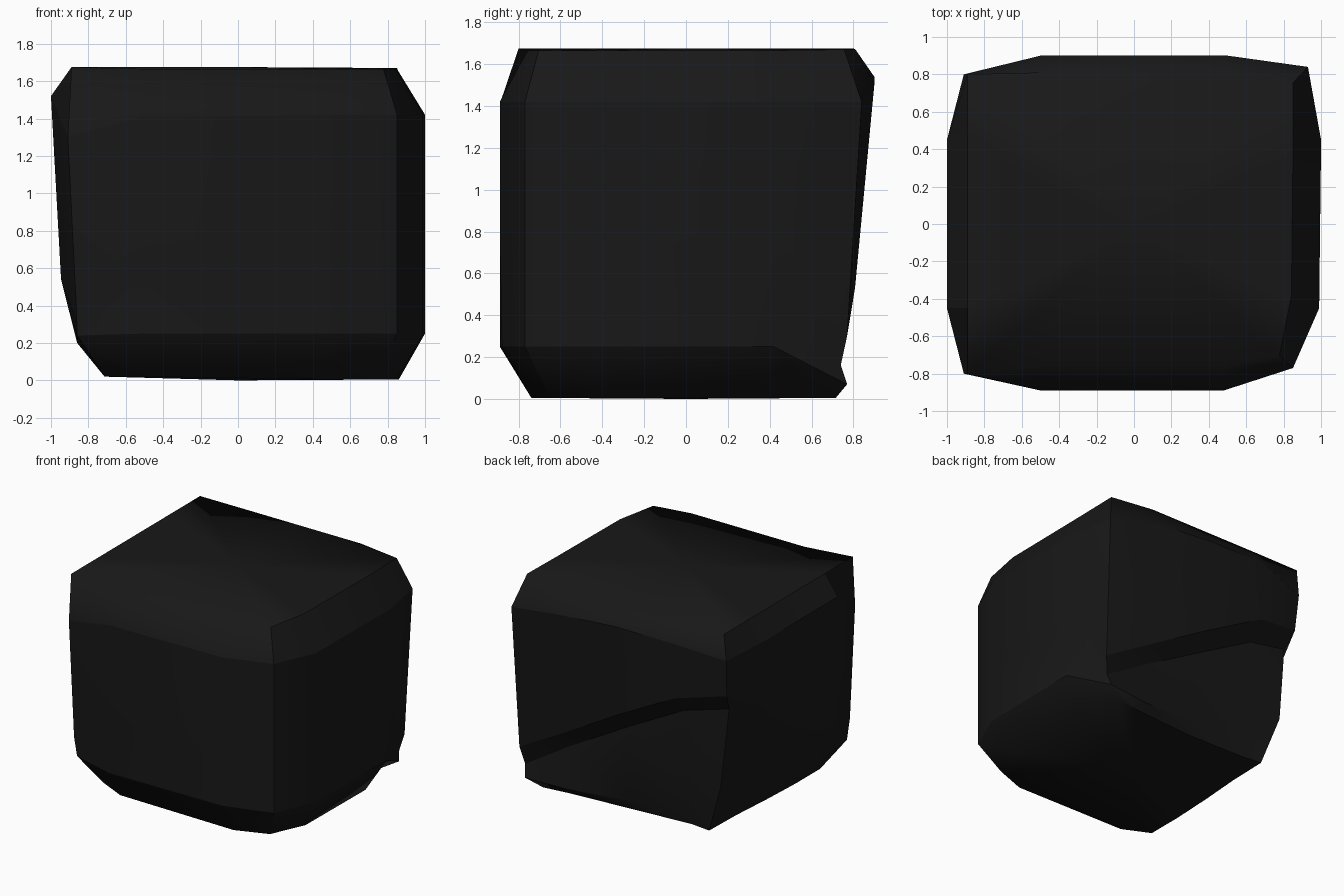
import bpy, bmesh
from mathutils import Vector

if "Cube" in bpy.data.objects:
    bpy.data.objects.remove(bpy.data.objects["Cube"])

# Columns around the block: widest x, y, shoulder z, ledge z, foot x, y, z, ledge inset
COLUMNS = [
    (-.91, -.80, 1.30, .40, -.86, -.77, .24, 0),
    (-.50, -.89, 1.41, .80, -.50, -.89, .25, 0),
    (.48, -.89, 1.42, .80, .48, -.88, .25, 0),
    (.85, -.77, 1.42, .80, .85, -.77, .25, 0),
    (.99, -.45, 1.42, .80, .99, -.45, .25, 0),
    (1.0, .45, 1.42, .80, 1.0, .42, .25, 0),
    (.93, .84, 1.42, .30, .86, .77, .07, .03),
    (.50, .90, 1.50, .53, .52, .74, .06, .09),
    (0, .90, 1.54, .82, 0, .70, .09, .12),
    (-.50, .90, 1.54, 1.09, -.50, .69, .30, .12),
    (-.91, .80, 1.47, 1.18, -.80, .71, .42, .08),
    (-1.0, .45, 1.52, .98, -.81, .40, .30, 0),
    (-1.0, 0, 1.52, .76, -.84, 0, .22, 0),
    (-1.0, -.45, 1.52, .54, -.86, -.42, .20, 0),
]


def column_points(x, y, shoulder, ledge, fx, fy, fz, inset):
    """Top rim, shoulder, ledge, undercut, foot and underside points."""
    corner = abs(x) > .7 and abs(y) > .7
    k = .915 if corner else .85
    if x < -.7:
        top = Vector((-.89, y, 1.675))
    elif y > .7:
        top = Vector((x * (k if corner else 1), y * .9, 1.67))
    else:
        top = Vector((x * (k if x > .7 else 1), y * k, 1.665))
    wide = Vector((x, y, shoulder))
    # The back and left walls lean inward toward the ground
    lx = x * (1 - .055 * (shoulder - ledge)) if x < -.7 else x + (fx - x) * .3
    ly = y - .095 * (shoulder - ledge) if y > .7 else y
    if corner and y > .7 and x > 0:
        ly = .77
    rim = Vector((lx, ly, ledge))
    foot = Vector((fx, fy, fz))
    drop = min(.14, (ledge - fz) * .6)
    under = rim.lerp(foot, drop / (ledge - fz))
    if inset:
        under.y = ly - inset
    if corner and x < 0 < y:
        under.x = -.86
    base = Vector((fx * (.83 if abs(fx) > .7 else 1),
                   fy * (.93 if fy > .6 else .84),
                   .02 if fx < -.3 else .005))
    if fx > .7:
        base.x = fx * .86
    return [top, wide, rim, under, foot, base]


# Chipped stone block, lofted from the columns
bm = bmesh.new()
cols = [[bm.verts.new(p) for p in column_points(*c)] for c in COLUMNS]
top_mid = bm.verts.new((0, 0, 1.675))
base_mid = bm.verts.new((0, 0, 0))
for a, b in zip(cols, cols[1:] + cols[:1]):
    for j in range(len(a) - 1):
        bm.faces.new((a[j], a[j + 1], b[j + 1], b[j]))
    bm.faces.new((a[0], b[0], top_mid))
    bm.faces.new((b[-1], a[-1], base_mid))
bmesh.ops.recalc_face_normals(bm, faces=bm.faces[:])

# Soft rounding over the top front and back and under the base, crisp edges elsewhere
rims = {v for c in cols for v in (c[0], c[5])}
ledges = [{v for c in cols[6:11] for v in (c[k],)} for k in (2, 3)]
shoulders = {c[1] for c in cols}
for f in bm.faces:
    f.smooth = True
for e in bm.edges:
    mid = (e.verts[0].co + e.verts[1].co) / 2
    worn = all(v in rims for v in e.verts) and abs(mid.x) < .83 and (
        (mid.z > 1 and abs(mid.y) > .6) or (mid.z < 1 and mid.y < -.6))
    under_right = mid.z < .1 and mid.x > .7
    crisp = any(all(v in s for v in e.verts) for s in ledges + [shoulders])
    e.smooth = worn or under_right or (e.calc_face_angle(0) < .42 and not crisp)

mesh = bpy.data.meshes.new("stone_block")
bm.to_mesh(mesh)
bm.free()
block = bpy.data.objects.new("stone_block", mesh)
bpy.context.collection.objects.link(block)

# Near-black stone colour
stone = bpy.data.materials.new("dark_stone")
stone.diffuse_color = (.009, .009, .009, 1)
stone.use_nodes = True
stone.node_tree.nodes["Principled BSDF"].inputs["Base Color"].default_value = stone.diffuse_color
mesh.materials.append(stone)
